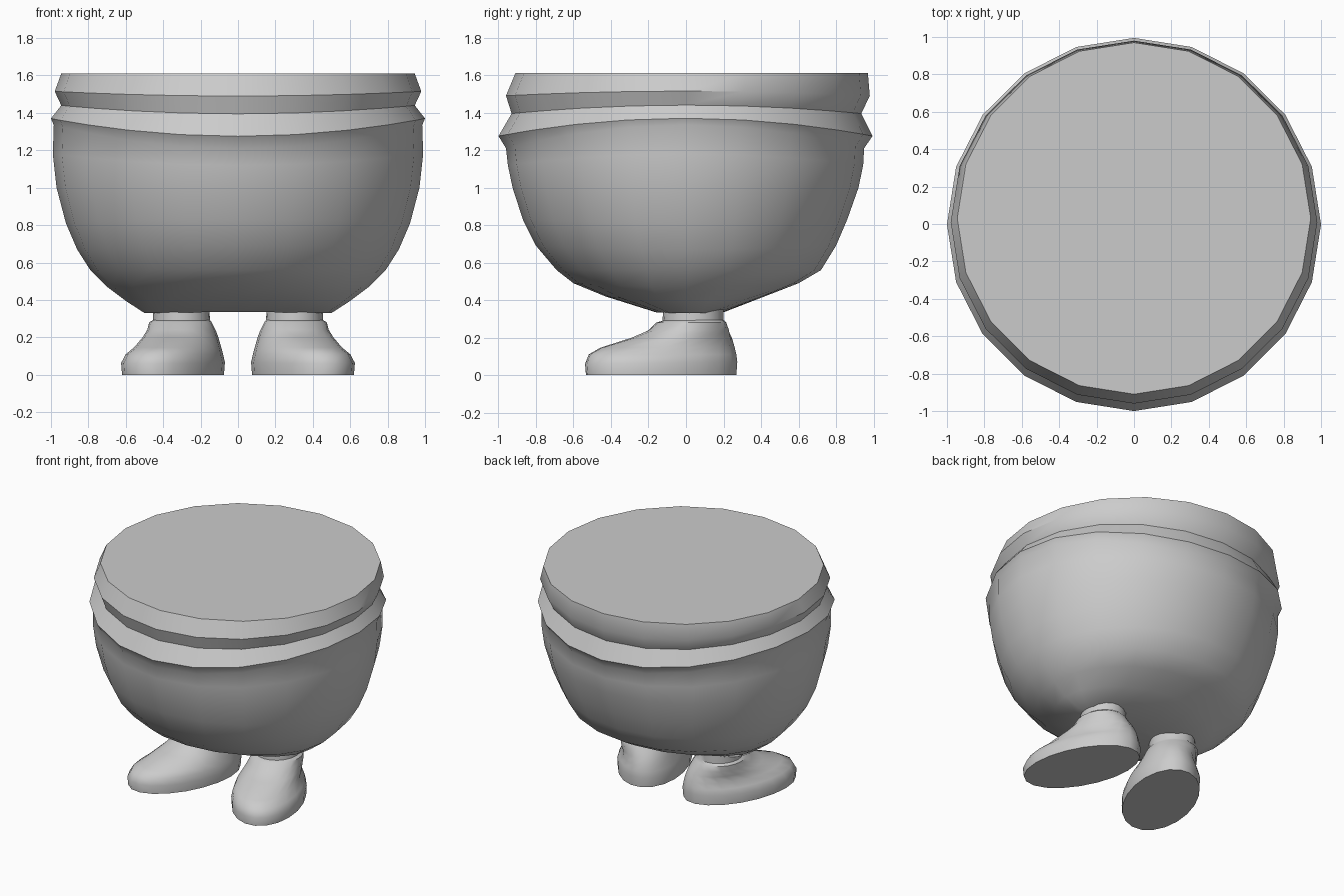
import bpy, bmesh, math

if "Cube" in bpy.data.objects:
    bpy.data.objects.remove(bpy.data.objects["Cube"])


def loft(name, rings, end=None):
    """Skin a stack of equal-sized rings (bottom to top) and close both ends."""
    bm = bmesh.new()
    rows = [[bm.verts.new(p) for p in ring] for ring in rings]
    n = len(rows[0])
    for a, b in zip(rows, rows[1:]):
        for i in range(n):
            j = (i + 1) % n
            bm.faces.new((a[i], a[j], b[j], b[i]))
    if end:
        tip = bm.verts.new(end)
        for i in range(n):
            bm.faces.new((tip, rows[0][(i + 1) % n], rows[0][i]))
    else:
        bm.faces.new(rows[0][::-1])
    bm.faces.new(rows[-1])
    bmesh.ops.recalc_face_normals(bm, faces=bm.faces)
    mesh = bpy.data.meshes.new(name)
    bm.to_mesh(mesh)
    bm.free()
    obj = bpy.data.objects.new(name, mesh)
    bpy.context.collection.objects.link(obj)
    bpy.ops.object.select_all(action='DESELECT')
    obj.select_set(True)
    bpy.context.view_layer.objects.active = obj
    bpy.ops.object.shade_smooth_by_angle(angle=math.radians(40))
    return obj


def body_ring(rx, y0, y1, z_side, z_mid, n=20):
    """Oval ring whose height dips from the sides to the front and back."""
    pts = []
    for i in range(n):
        t = 2 * math.pi * i / n
        c, s = math.cos(t), math.sin(t)
        pts.append((rx * c, (y0 + y1) / 2 + (y1 - y0) / 2 * s,
                    z_side + (z_mid - z_side) * s * s))
    return pts


def foot_ring(x0, x1, y0, y1, z_toe, z_heel, skew, n=20):
    """Oval fitted to its x and y limits, skewed so that the toe turns out."""
    pts = []
    for i in range(n):
        t = 2 * math.pi * i / n
        s = math.sin(t - skew)
        pts.append(((x0 + x1) / 2 + (x1 - x0) / 2 * math.cos(t),
                    (y0 + y1) / 2 + (y1 - y0) / 2 * s,
                    (z_toe + z_heel) / 2 + (z_heel - z_toe) / 2 * s))
    return pts


# Round body with waistband ridge, groove and flat top
body = [
    (0.50, -0.16, 0.20, 0.33, 0.335),
    (0.60, -0.43, 0.42, 0.395, 0.42),
    (0.70, -0.60, 0.60, 0.47, 0.49),
    (0.79, -0.69, 0.72, 0.56, 0.56),
    (0.86, -0.80, 0.80, 0.67, 0.69),
    (0.92, -0.87, 0.86, 0.81, 0.83),
    (0.97, -0.925, 0.92, 1.00, 1.00),
    (0.99, -0.95, 0.945, 1.18, 1.12),
    (0.985, -0.96, 0.95, 1.335, 1.21),
    (1.00, -1.00, 0.995, 1.37, 1.275),
    (0.945, -0.93, 0.935, 1.44, 1.395),
    (0.98, -0.96, 0.98, 1.515, 1.49),
    (0.945, -0.91, 0.97, 1.61, 1.61),
]
loft("body", [body_ring(*r) for r in body], end=(0, 0.02, 0.36))

# Pair of outward-turned feet with ankle collars
foot = [
    (0.075, 0.62, -0.535, 0.27, 0.0, 0.0, 0.40),
    (0.07, 0.625, -0.54, 0.275, 0.06, 0.07, 0.40),
    (0.08, 0.60, -0.52, 0.27, 0.11, 0.11, 0.40),
    (0.09, 0.555, -0.46, 0.26, 0.145, 0.15, 0.38),
    (0.105, 0.51, -0.29, 0.245, 0.20, 0.20, 0.25),
    (0.12, 0.485, -0.20, 0.23, 0.24, 0.24, 0.10),
    (0.14, 0.475, -0.16, 0.215, 0.28, 0.28, 0.0),
    (0.15, 0.455, -0.125, 0.20, 0.29, 0.295, 0.0),
    (0.155, 0.45, -0.12, 0.20, 0.40, 0.40, 0.0),
]
feet = loft("feet", [foot_ring(*r) for r in foot])
feet.modifiers.new("mirror", 'MIRROR')
